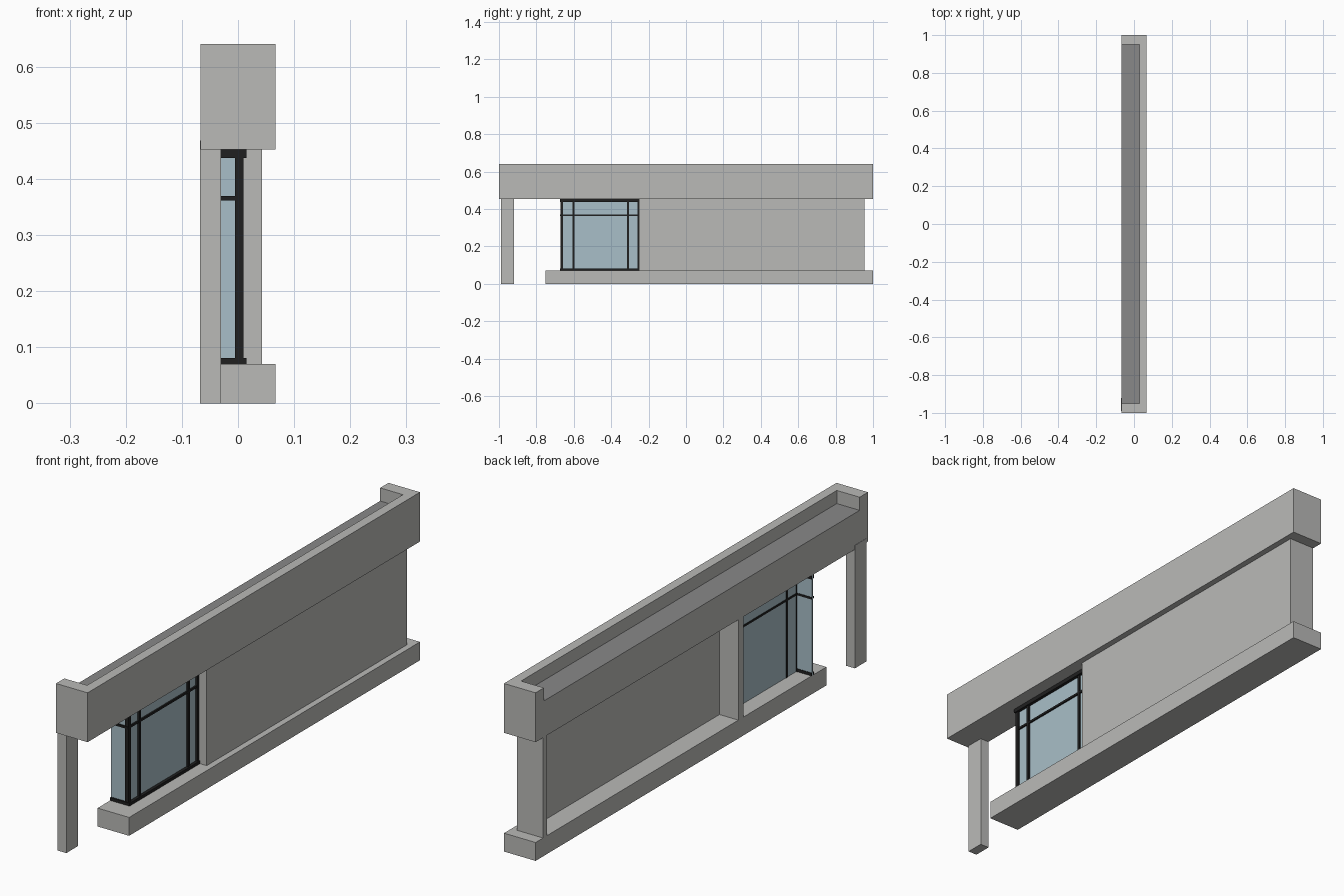
import bpy, bmesh

if "Cube" in bpy.data.objects:
    bpy.data.objects.remove(bpy.data.objects["Cube"])


def material(name, r, g, b):
    m = bpy.data.materials.new(name)
    m.diffuse_color = (r, g, b, 1)
    m.use_nodes = True
    m.node_tree.nodes["Principled BSDF"].inputs["Base Color"].default_value = m.diffuse_color
    return m


CONCRETE = material("pale_concrete", 0.49, 0.49, 0.475)
DECK = material("roof_grey", 0.25, 0.25, 0.25)
FRAME = material("dark_frame", 0.014, 0.014, 0.014)
GLASS = material("blue_glass", 0.395, 0.52, 0.58)


def prism(name, outline, z0, z1, mat):
    """Extrude a plan outline (x, y) from z0 to z1."""
    bm = bmesh.new()
    face = bm.faces.new([bm.verts.new((x, y, z0)) for x, y in outline])
    ext = bmesh.ops.extrude_face_region(bm, geom=[face])["geom"]
    verts = [v for v in ext if isinstance(v, bmesh.types.BMVert)]
    bmesh.ops.translate(bm, verts=verts, vec=(0, 0, z1 - z0))
    bmesh.ops.recalc_face_normals(bm, faces=bm.faces)
    me = bpy.data.meshes.new(name)
    bm.to_mesh(me)
    bm.free()
    me.materials.append(mat)
    ob = bpy.data.objects.new(name, me)
    bpy.context.collection.objects.link(ob)
    return ob


def box(name, x, y, z, mat=CONCRETE):
    (x0, x1), (y0, y1) = x, y
    return prism(name, [(x0, y0), (x1, y0), (x1, y1), (x0, y1)], z[0], z[1], mat)


W = 0.0665            # half depth of the building
ZB, ZR = 0.07, 0.452  # top of plinth, underside of roof

# plinth and free-standing column
box("plinth", (-W, W), (-0.75, 1), (0, ZB))
box("column", (-W - 0.001, -0.03), (-0.99, -0.92), (0, 0.468))

# wall with two returns, open to the rear
prism("wall", [(0.043, -0.25), (0.043, 0.955), (-W, 0.955), (-W, 0.93),
               (0.013, 0.93), (0.013, -0.22), (-W, -0.22), (-W, -0.25)],
      ZB, ZR, CONCRETE)

# parapet on three sides, recessed deck between
prism("roof_parapet", [(-W, -1), (W, -1), (W, 1), (-W, 1), (-W, 0.95),
                       (0.03, 0.95), (0.03, -0.95), (-W, -0.95)],
      ZR, 0.64, CONCRETE)
deck = box("roof_deck", (-W, 0.03), (-0.95, 0.95), (ZR, 0.59))
deck.data.materials.append(DECK)
for p in deck.data.polygons:
    p.material_index = 1 if p.normal.z > 0.5 else 0

# glazing: long pane and short side pane
box("long_glass", (-0.003, 0.003), (-0.662, -0.25), (ZB, ZR), GLASS)
box("side_glass", (-W, -0.003), (-0.668, -0.662), (ZB, ZR), GLASS)

# upright frame members: corner post, two mullions, jamb
for i, (y0, y1) in enumerate([(-0.672, -0.657), (-0.608, -0.597),
                              (-0.315, -0.304), (-0.259, -0.25)]):
    box("window_upright_%d" % i, (-0.005, 0.010), (y0, y1), (ZB, ZR), FRAME)

# horizontal members, turning the corner
for name, z, x0, x1 in [("sill", (ZB, 0.081), 0, 0.015),
                        ("head", (0.437, ZR), 0, 0.015),
                        ("transom", (0.361, 0.369), -0.005, 0.009)]:
    box("window_" + name, (x0, x1), (-0.674, -0.25), z, FRAME)
    box("side_" + name, (-W, x0), (-0.674, -0.66), z, FRAME)
